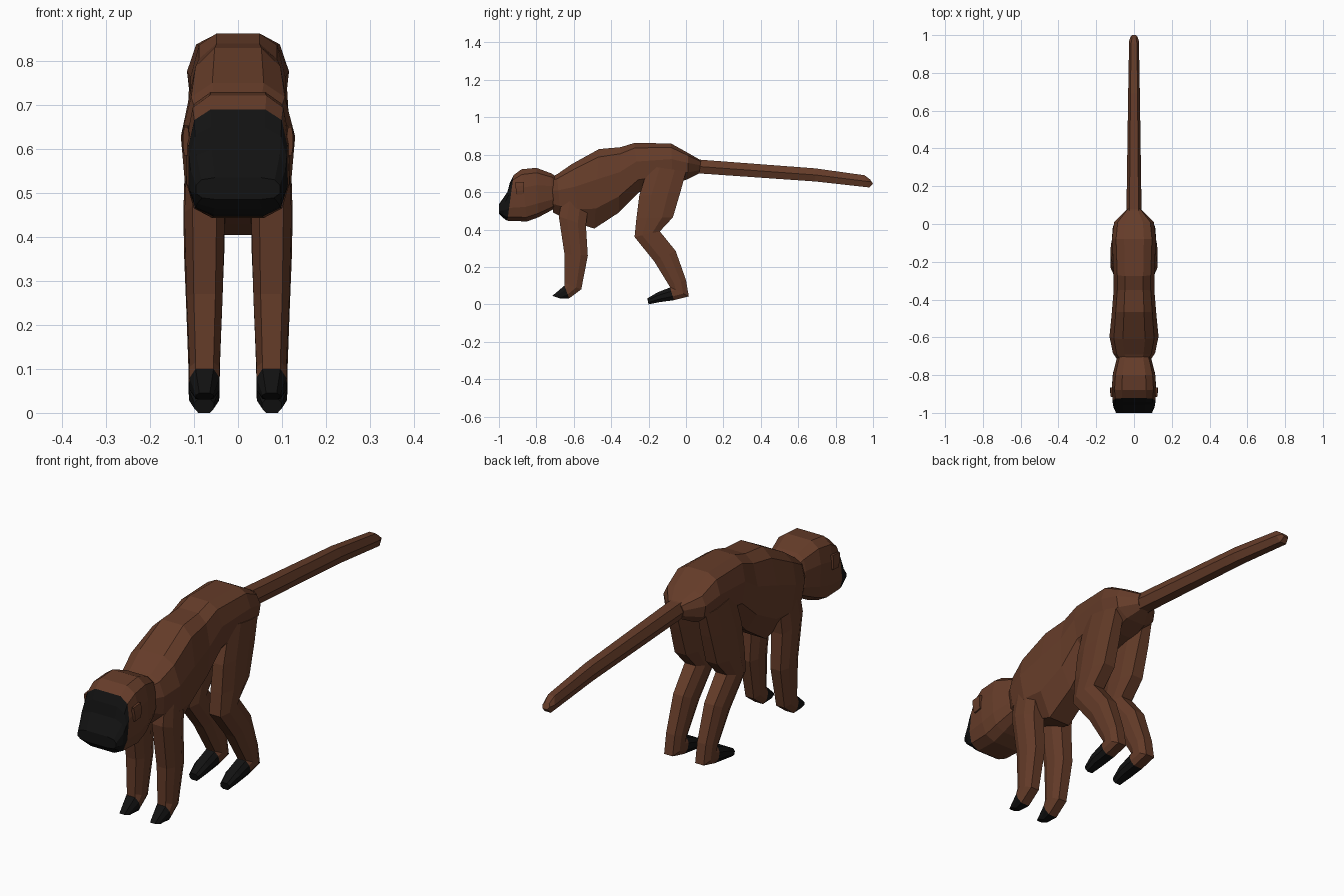
import bpy, bmesh
from mathutils import Vector


def material(name, rgb):
    m = bpy.data.materials.new(name)
    m.diffuse_color = (*rgb, 1)
    return m


BROWN = material("brown fur", (0.13, 0.045, 0.022))
BLACK = material("black skin", (0.006, 0.006, 0.006))

# half cross-sections: (fraction of half width, fraction from top to bottom)
BODY = [(.45, 0), (.82, .1), (1, .38), (.92, .75), (.45, 1)]
HEAD = [(.55, 0), (.88, .1), (1, .35), (1, .72), (.86, .92), (.5, 1)]
LIMB = [(.6, 0), (1, .3), (1, .7), (.6, 1)]
TAIL = [(.6, 0), (1, .5), (.6, 1)]


def loft(name, profile, sections, mats, x=0, split=None):
    """Sections: (y1, z1, y2, z2, half width[, centre x]); bands from split on use mats[1]."""
    ring = profile + [(-w, t) for w, t in reversed(profile)]
    bm = bmesh.new()
    rows = []
    for s in sections:
        y1, z1, y2, z2, w = s
        rows.append([bm.verts.new((x + u * w, y1 + (y2 - y1) * t, z1 + (z2 - z1) * t))
                     for u, t in ring])
    n = len(ring)
    for k, (a, b) in enumerate(zip(rows, rows[1:])):
        for i in range(n):
            f = bm.faces.new((a[i], a[(i + 1) % n], b[(i + 1) % n], b[i]))
            f.material_index = int(split is not None and k >= split)
    bm.faces.new(rows[0])
    end = bm.faces.new(rows[-1])
    end.material_index = int(split is not None)
    bmesh.ops.recalc_face_normals(bm, faces=bm.faces)
    me = bpy.data.meshes.new(name)
    bm.to_mesh(me)
    bm.free()
    for m in mats:
        me.materials.append(m)
    ob = bpy.data.objects.new(name, me)
    bpy.context.collection.objects.link(ob)
    return ob


# torso, from neck to rump
loft("body", BODY, [
    (-.72, .68, -.71, .49, .09),
    (-.69, .695, -.67, .47, .112),
    (-.61, .75, -.57, .43, .13),
    (-.465, .83, -.49, .405, .118),
    (-.35, .84, -.36, .49, .108),
    (-.275, .863, -.25, .60, .108),
    (-.08, .86, -.07, .64, .116),
    (.01, .81, .01, .67, .105),
    (.08, .77, .07, .70, .04)], [BROWN])

# head with a dark face and muzzle
loft("head", HEAD, [
    (-.69, .68, -.69, .52, .08),
    (-.72, .70, -.715, .505, .092),
    (-.80, .73, -.79, .465, .112),
    (-.88, .722, -.85, .443, .117),
    (-.922, .69, -.955, .447, .113),
    (-.942, .65, -.965, .452, .111),
    (-.955, .60, -.98, .465, .108),
    (-1, .535, -1, .485, .095)], [BROWN, BLACK], split=4)

# tail
loft("tail", TAIL, [
    (.0, .79, .0, .69, .06),
    (.08, .773, .07, .70, .04),
    (.69, .727, .69, .657, .031),
    (.955, .69, .98, .625, .026),
    (.985, .667, 1, .645, .018)], [BROWN])

for side, sx in (("left", 1), ("right", -1)):
    # ears
    loft(side + "_ear", LIMB, [
        (-.915, .65, -.905, .585, .007),
        (-.865, .655, -.865, .59, .009)], [BROWN], x=.118 * sx)

    # front legs with dark hands
    loft(side + "_front_leg", LIMB, [
        (-.66, .58, -.52, .55, .04),
        (-.68, .47, -.535, .42, .046),
        (-.65, .27, -.525, .26, .041),
        (-.65, .115, -.56, .08, .034),
        (-.65, .10, -.625, .032, .034),
        (-.715, .045, -.67, .03, .02)], [BROWN, BLACK], x=.076 * sx, split=4)

    # hind legs with dark feet
    loft(side + "_hind_leg", LIMB, [
        (-.20, .74, -.0, .71, .035),
        (-.25, .58, -.03, .60, .043),
        (-.265, .46, -.07, .465, .047),
        (-.275, .36, -.14, .39, .046),
        (-.17, .23, -.055, .285, .041),
        (-.09, .10, .0, .13, .036),
        (-.085, .092, .015, .042, .035),
        (-.085, .09, -.065, .022, .035),
        (-.15, .065, -.14, .012, .034),
        (-.207, .032, -.2, 0, .022)], [BROWN, BLACK], x=.077 * sx, split=7)
